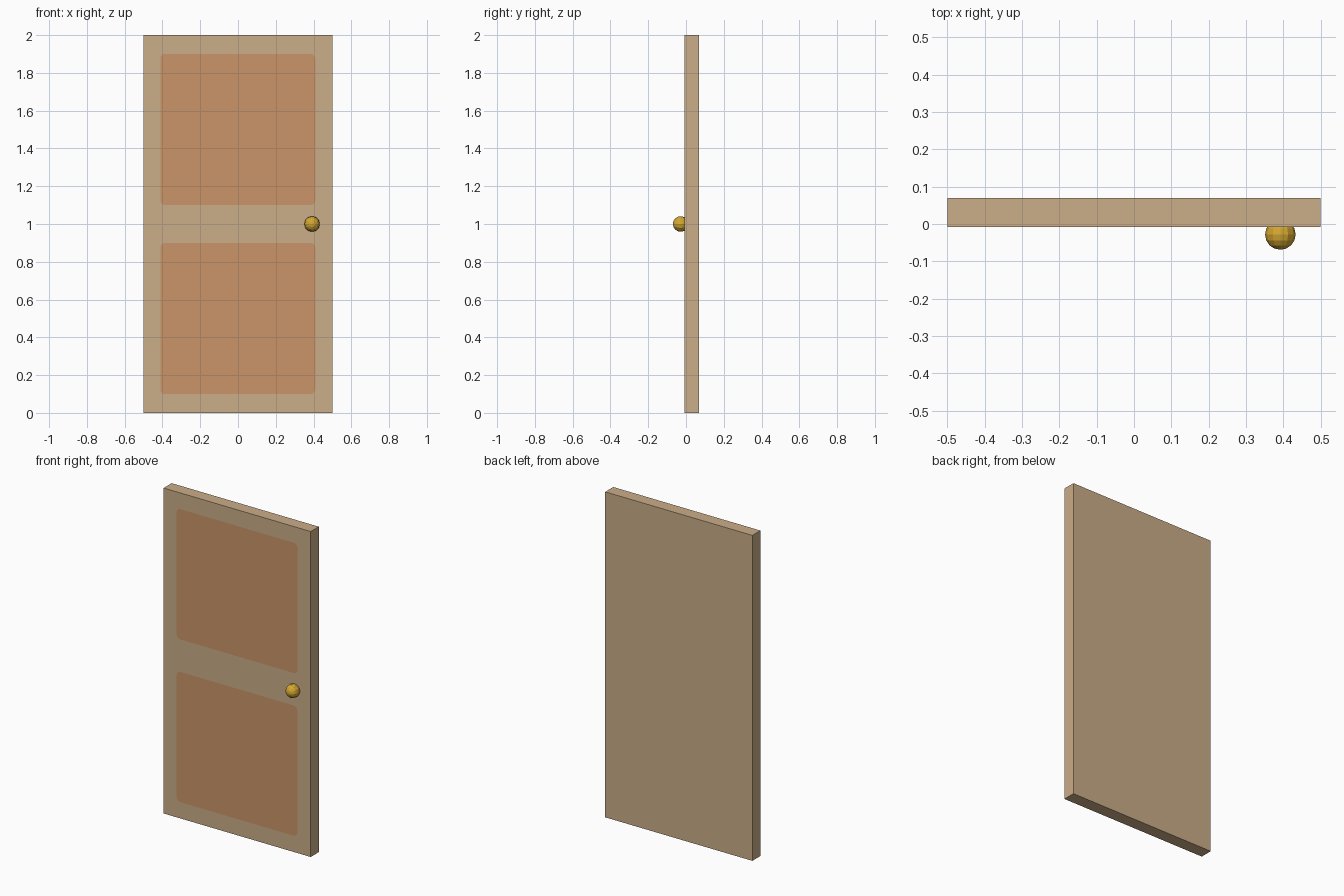
import bpy, bmesh, math
from mathutils import Matrix

if "Cube" in bpy.data.objects:
    bpy.data.objects.remove(bpy.data.objects["Cube"])


def srgb(r, g, b):
    def lin(c):
        c /= 255
        return c / 12.92 if c <= 0.04045 else ((c + 0.055) / 1.055) ** 2.4
    return (lin(r), lin(g), lin(b), 1.0)


def material(name, rgb):
    m = bpy.data.materials.new(name)
    m.diffuse_color = srgb(*rgb)
    m.use_nodes = True
    m.node_tree.nodes["Principled BSDF"].inputs["Base Color"].default_value = m.diffuse_color
    return m


wood = material("light wood", (203, 173, 137))
panel = material("orange wood", (203, 149, 104))
brass = material("brass", (212, 167, 48))


def finish(bm, name, mats):
    bmesh.ops.recalc_face_normals(bm, faces=bm.faces[:])
    me = bpy.data.meshes.new(name)
    bm.to_mesh(me)
    bm.free()
    for m in mats:
        me.materials.append(m)
    ob = bpy.data.objects.new(name, me)
    bpy.context.collection.objects.link(ob)
    return ob


def rounded_rect(x0, x1, z0, z1, r, seg=5):
    pts = []
    corners = [(x1 - r, z1 - r), (x0 + r, z1 - r), (x0 + r, z0 + r), (x1 - r, z0 + r)]
    for q, (cx, cz) in enumerate(corners):
        for i in range(seg + 1):
            a = math.pi / 2 * (q + i / seg)
            pts.append((cx + r * math.cos(a), cz + r * math.sin(a)))
    return pts


def loop_edges(bm, verts):
    return [bm.edges.new((v, verts[i - 1])) for i, v in enumerate(verts)]


# Door slab with two flush panels cut into its front face
FRONT, BACK = -0.008, 0.07
rect = [(-0.5, 0), (0.5, 0), (0.5, 2), (-0.5, 2)]
bm = bmesh.new()
front = [bm.verts.new((x, FRONT, z)) for x, z in rect]
back = [bm.verts.new((x, BACK, z)) for x, z in rect]
edges = loop_edges(bm, front)
panels = []
for z0 in (0.1, 1.1):
    loop = [bm.verts.new((x, FRONT, z))
            for x, z in rounded_rect(-0.411, 0.409, z0, z0 + 0.8, 0.025)]
    edges += loop_edges(bm, loop)
    panels.append(loop)
bmesh.ops.triangle_fill(bm, use_beauty=True, edges=edges, normal=(0, -1, 0))
for loop in panels:
    bm.faces.new(loop).material_index = 1
bm.faces.new(back)
for i in range(4):
    bm.faces.new((front[i - 1], front[i], back[i], back[i - 1]))
finish(bm, "door_slab", [wood, panel])

# Round door knob, poles facing front and back
bm = bmesh.new()
bmesh.ops.create_uvsphere(bm, u_segments=12, v_segments=8, radius=0.041,
                          matrix=Matrix.Rotation(math.pi / 2, 4, "X"))
knob = finish(bm, "door_knob", [brass])
knob.location = (0.392, -0.028, 1.0)
